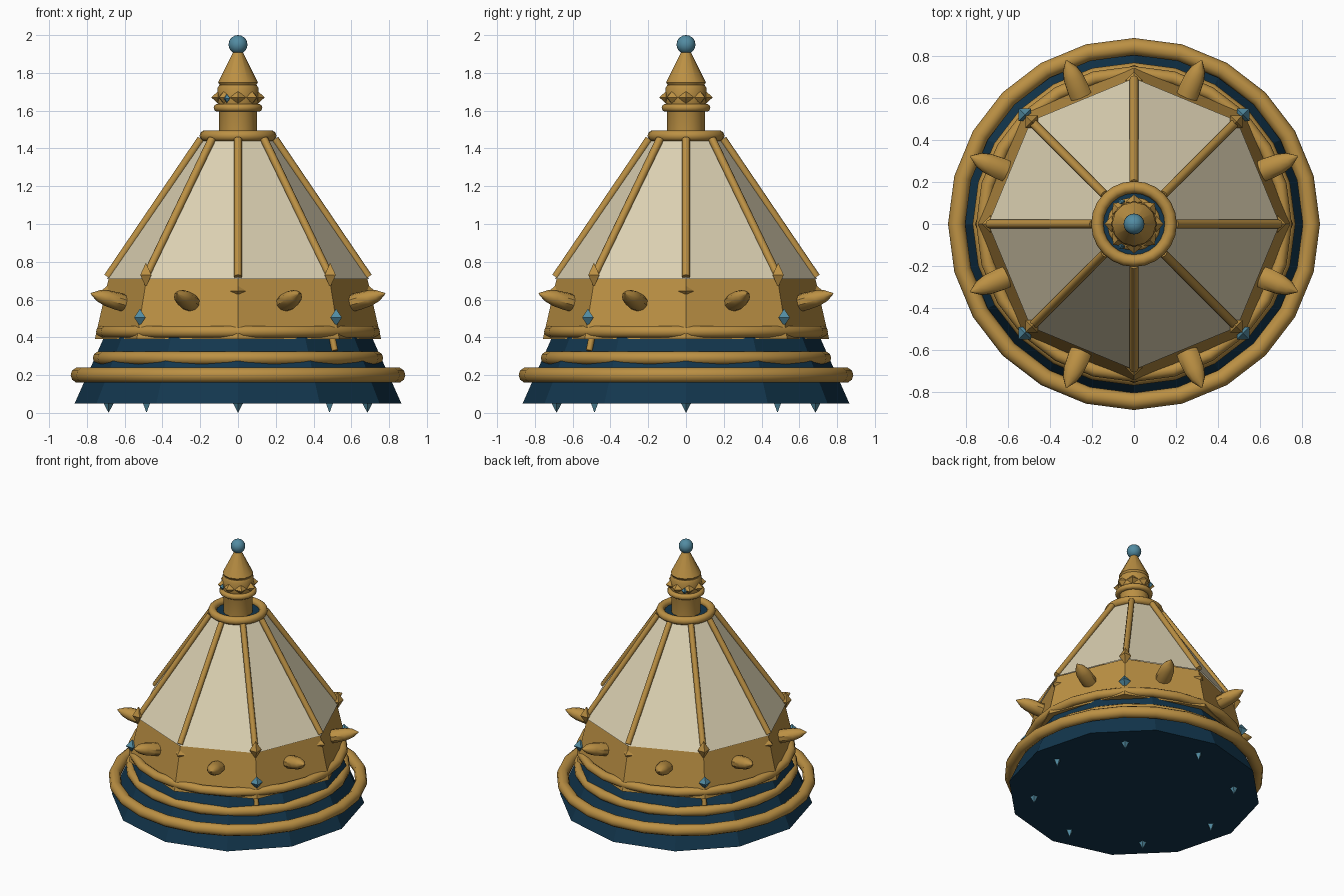
import bpy, bmesh, math
from mathutils import Matrix, Vector

if "Cube" in bpy.data.objects:
    bpy.data.objects.remove(bpy.data.objects["Cube"], do_unlink=True)


def material(name, rgb):
    m = bpy.data.materials.new(name)
    m.use_nodes = True
    m.diffuse_color = (*rgb, 1)
    bsdf = m.node_tree.nodes["Principled BSDF"]
    bsdf.inputs["Base Color"].default_value = (*rgb, 1)
    bsdf.inputs["Roughness"].default_value = 0.6
    return m


GOLD = material("aged gold", (0.50, 0.28, 0.057))
NAVY = material("deep navy", (0.006, 0.037, 0.075))
CREAM = material("cream glass", (0.72, 0.64, 0.45))
TEAL = material("teal gem", (0.085, 0.26, 0.36))


def finish(name, bm, mat, smooth=0):
    bmesh.ops.recalc_face_normals(bm, faces=bm.faces)
    mesh = bpy.data.meshes.new(name)
    bm.to_mesh(mesh)
    bm.free()
    mesh.materials.append(mat)
    ob = bpy.data.objects.new(name, mesh)
    bpy.context.collection.objects.link(ob)
    if smooth:
        bpy.ops.object.select_all(action='DESELECT')
        ob.select_set(True)
        bpy.context.view_layer.objects.active = ob
        bpy.ops.object.shade_smooth_by_angle(angle=math.radians(smooth))
    return ob


def polar(r, deg, z):
    a = math.radians(deg)
    return Vector((r * math.cos(a), r * math.sin(a), z))


def revolve(bm, profile, sides, matrix=Matrix(), caps=True, closed=False):
    """Sweep (radius, height) points around the local z axis."""
    rings = [[bm.verts.new(matrix @ polar(r, i * 360 / sides, z)) for i in range(sides)]
             for r, z in profile]
    pairs = list(zip(rings, rings[1:]))
    if closed:
        pairs.append((rings[-1], rings[0]))
    for a, b in pairs:
        for i in range(sides):
            j = (i + 1) % sides
            bm.faces.new((a[i], a[j], b[j], b[i]))
    if caps and not closed:
        bm.faces.new(rings[0])
        bm.faces.new(rings[-1])


def lathe(name, profile, sides, mat, smooth=0, caps=True):
    bm = bmesh.new()
    revolve(bm, profile, sides, caps=caps)
    return finish(name, bm, mat, smooth)


def ring(name, radius, tube, z, sides=24):
    bm = bmesh.new()
    section = [polar(tube, k * 36, 0) for k in range(10)]
    revolve(bm, [(radius + p.x, z + p.y) for p in section], sides, closed=True)
    return finish(name, bm, GOLD, 50)


def rods(name, ends, radius, sides=8):
    bm = bmesh.new()
    for a, b in ends:
        turn = (b - a).to_track_quat('Z', 'Y').to_matrix().to_4x4()
        revolve(bm, [(radius, 0), (radius, (b - a).length)], sides, Matrix.Translation(a) @ turn)
    return finish(name, bm, GOLD, 50)


def gems(name, r, z, angles, size, mat):
    """Octahedra around the axis; size is (radial, sideways, vertical)."""
    bm = bmesh.new()
    for a in angles:
        m = (Matrix.Translation(polar(r, a, z)) @ Matrix.Rotation(math.radians(a), 4, 'Z')
             @ Matrix.Diagonal((*size, 1)))
        eq = [bm.verts.new(m @ polar(1, k * 90, 0)) for k in range(4)]
        for tip in (1, -1):
            v = bm.verts.new(m @ Vector((0, 0, tip)))
            for k in range(4):
                bm.faces.new((eq[k], eq[(k + 1) % 4], v))
    return finish(name, bm, mat)


EIGHT = [k * 45 for k in range(8)]
CARDINAL, DIAGONAL = EIGHT[::2], EIGHT[1::2]

# Base and its rings
lathe("base", [(0.865, 0.05), (0.705, 0.41)], 12, NAVY)
ring("lower_ring", 0.845, 0.041, 0.2)
ring("middle_ring", 0.733, 0.036, 0.29)
ring("upper_ring", 0.72, 0.032, 0.43)
gems("underside_pins", 0.685, 0.05, EIGHT, (0.026, 0.026, 0.05), TEAL)

# Eight-sided band and glass panels
lathe("band", [(0.758, 0.39), (0.685, 0.71)], 8, GOLD)
lathe("glass_panels", [(0.695, 0.708), (0.18, 1.455)], 8, CREAM, caps=False)
lathe("crown_floor", [(0.17, 1.44), (0.17, 1.46)], 24, NAVY)
rods("ribs", [(polar(0.69, a, 0.72), polar(0.195, a, 1.45)) for a in EIGHT], 0.021)
rods("corner_straps", [(polar(0.725, a, 0.33), polar(0.7, a, 0.42)) for a in (135, 315)], 0.017)

# Corner studs and gems
gems("corner_studs", 0.69, 0.73, DIAGONAL, (0.042, 0.042, 0.065), GOLD)
gems("small_studs", 0.685, 0.645, CARDINAL, (0.04, 0.04, 0.035), GOLD)
gems("corner_gems", 0.735, 0.505, DIAGONAL, (0.042, 0.042, 0.046), TEAL)

# Horns on the band faces, tilted slightly upward
bm = bmesh.new()
for a in EIGHT:
    m = (Matrix.Translation(polar(0.63, a + 22.5, 0.575))
         @ Matrix.Rotation(math.radians(a + 22.5), 4, 'Z')
         @ Matrix.Rotation(math.radians(75), 4, 'Y')
         @ Matrix.Diagonal((0.85, 1, 1, 1)))
    revolve(bm, [(0.052, 0), (0.055, 0.06), (0.05, 0.13), (0.036, 0.175), (0.004, 0.22)], 10, m)
finish("horns", bm, GOLD, 40)

# Finial
ring("crown_ring", 0.175, 0.029, 1.467)
lathe("neck", [(0.1, 1.44), (0.1, 1.62), (0.108, 1.64), (0.108, 1.72), (0.1, 1.735)], 16, GOLD, 40)
ring("neck_ring", 0.108, 0.021, 1.615, 16)
gems("neck_studs", 0.105, 1.67, EIGHT, (0.036, 0.042, 0.034), GOLD)
gems("neck_gems", 0.118, 1.665, (120, 240), (0.02, 0.02, 0.024), TEAL)
lathe("spire", [(0.09, 1.725), (0.105, 1.75), (0.02, 1.92)], 12, GOLD, 30)
bm = bmesh.new()
bmesh.ops.create_uvsphere(bm, u_segments=16, v_segments=10, radius=0.05,
                          matrix=Matrix.Translation((0, 0, 1.95)))
finish("finial_ball", bm, TEAL, 50)
